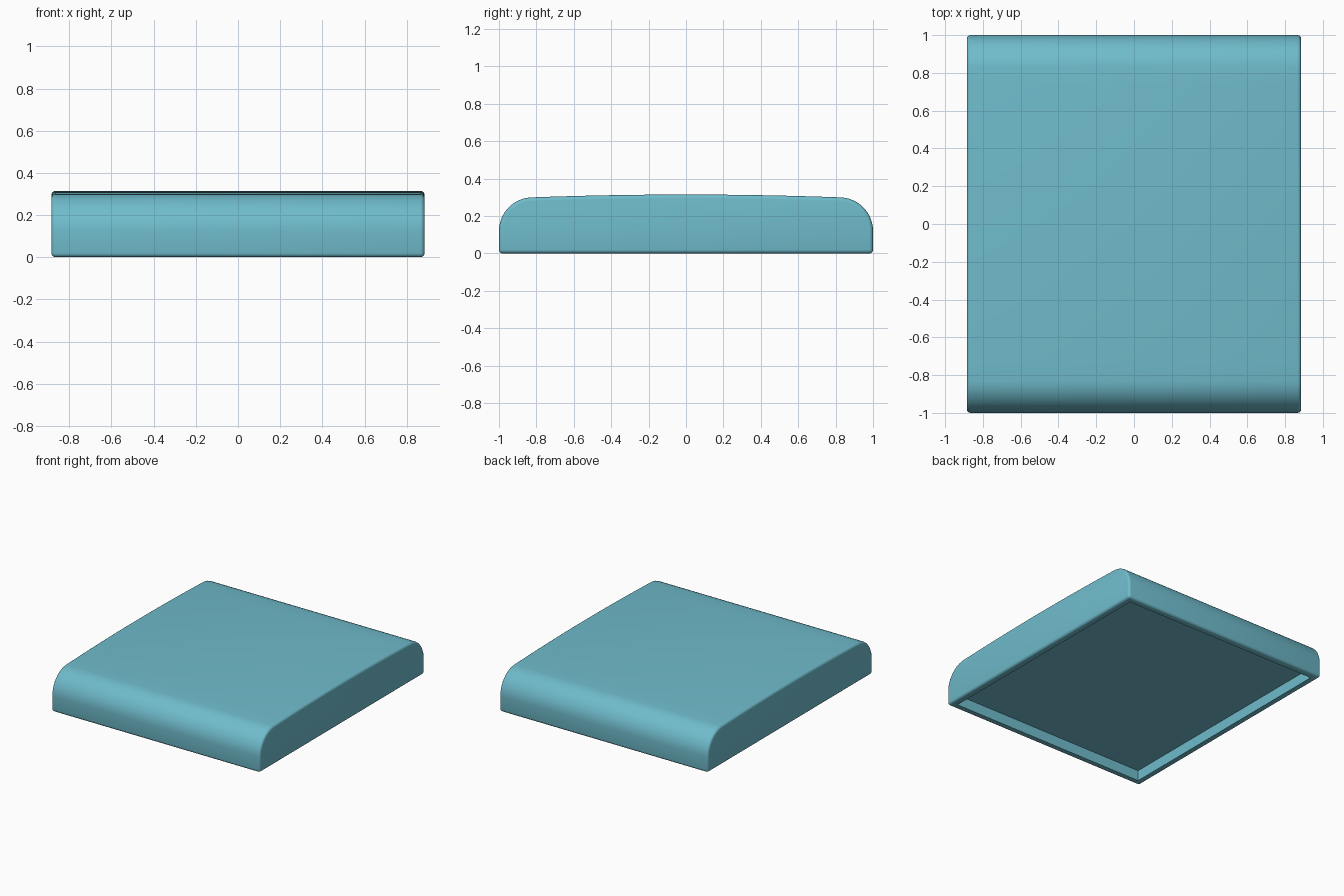
import bpy, bmesh, math
from mathutils import Vector

if "Cube" in bpy.data.objects:
    bpy.data.objects.remove(bpy.data.objects["Cube"])

HALF_X, HALF_Y = 0.885, 1.0
R, SHOULDER, CROWN = 0.18, 0.30, 0.315   # corner radius, shoulder height, crown height
EDGE, RIM, DEPTH = 0.02, 0.045, 0.08     # soft edge, rim width, recess depth

# Half of the end profile (y, z): straight side, round shoulder, low crown
half = [(HALF_Y, 0.0)]
for i in range(13):
    a = math.radians(86) * i / 12
    half.append((HALF_Y - R + R * math.cos(a), SHOULDER - R + R * math.sin(a)))
y0, z0 = half[-1]
for i in range(1, 9):
    y = y0 * (1 - i / 8)
    half.append((y, CROWN - (CROWN - z0) * (y / y0) ** 2))
profile = half + [(-y, z) for y, z in reversed(half[:-1])]

# Extrude the profile across the width
bm = bmesh.new()
end = bm.faces.new([bm.verts.new((-HALF_X, y, z)) for y, z in profile])
out = bmesh.ops.extrude_face_region(bm, geom=[end], use_keep_orig=True)
bmesh.ops.translate(bm, vec=(2 * HALF_X, 0, 0),
                    verts=[v for v in out["geom"] if isinstance(v, bmesh.types.BMVert)])
bmesh.ops.recalc_face_normals(bm, faces=bm.faces)

# Soften all sharp outer edges
sharp = [e for e in bm.edges if e.calc_face_angle(0) > math.radians(50)]
bmesh.ops.bevel(bm, geom=sharp, offset=EDGE, segments=4, profile=0.5, affect='EDGES')

# Recessed underside inside a flat rim
bm.normal_update()
base = max((f for f in bm.faces if f.normal.z < -0.99), key=lambda f: f.calc_area())
bmesh.ops.inset_region(bm, faces=[base], thickness=RIM)
out = bmesh.ops.extrude_face_region(bm, geom=[base])
bmesh.ops.translate(bm, vec=(0, 0, DEPTH),
                    verts=[v for v in out["geom"] if isinstance(v, bmesh.types.BMVert)])
if base.is_valid:
    bmesh.ops.delete(bm, geom=[base], context='FACES_ONLY')
bmesh.ops.recalc_face_normals(bm, faces=bm.faces)

mesh = bpy.data.meshes.new("rounded_cover")
bm.to_mesh(mesh)
bm.free()
cover = bpy.data.objects.new("rounded_cover", mesh)
bpy.context.collection.objects.link(cover)

# Blue plastic and smooth shading
mat = bpy.data.materials.new("light_blue")
mat.diffuse_color = (0.16, 0.50, 0.60, 1)
mat.use_nodes = True
mat.node_tree.nodes["Principled BSDF"].inputs["Base Color"].default_value = mat.diffuse_color
mesh.materials.append(mat)
bpy.context.view_layer.objects.active = cover
cover.select_set(True)
bpy.ops.object.shade_smooth_by_angle(angle=math.radians(35))
